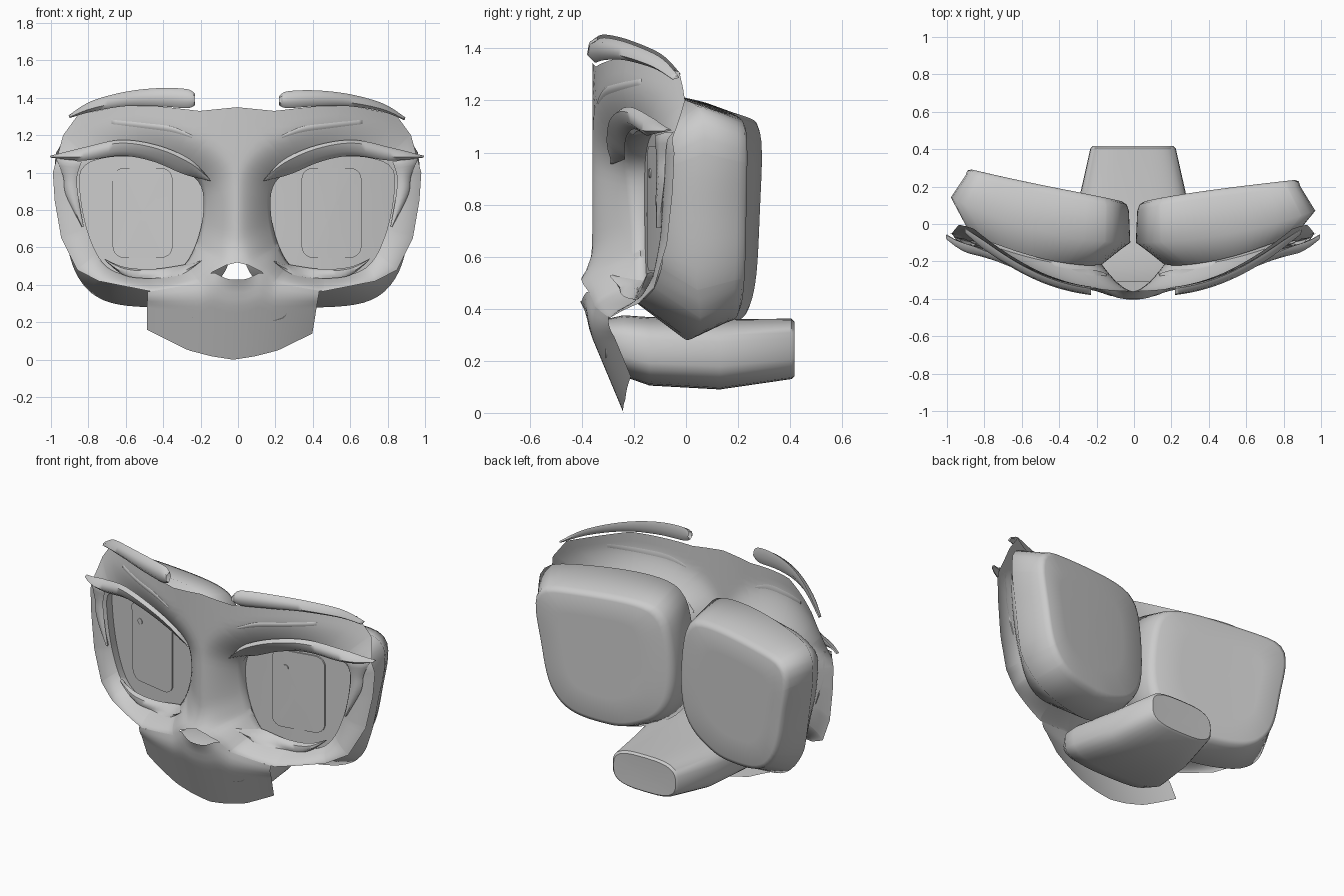
import bpy, bmesh
from math import sin, cos, pi, atan2, exp
from mathutils import Vector

if "Cube" in bpy.data.objects:
    bpy.data.objects.remove(bpy.data.objects["Cube"])

grey = bpy.data.materials.new("plain_grey")
grey.use_nodes = True
grey.diffuse_color = (0.6, 0.6, 0.6, 1)
grey.node_tree.nodes["Principled BSDF"].inputs["Base Color"].default_value = (0.6, 0.6, 0.6, 1)

MID = -0.005         # the face's own centre line
EYE = (0.5, 0.78)    # centre of each eye opening


def finish(name, bm, angle=40):
    bmesh.ops.remove_doubles(bm, verts=bm.verts, dist=0.0008)
    bmesh.ops.recalc_face_normals(bm, faces=bm.faces)
    mesh = bpy.data.meshes.new(name)
    bm.to_mesh(mesh)
    bm.free()
    mesh.materials.append(grey)
    ob = bpy.data.objects.new(name, mesh)
    bpy.context.collection.objects.link(ob)
    bpy.ops.object.select_all(action="DESELECT")
    bpy.context.view_layer.objects.active = ob
    ob.select_set(True)
    bpy.ops.object.shade_smooth_by_angle(angle=angle * pi / 180)


def loft(bm, rows, closed=True, cap=False):
    """Skin rows of points; optionally fill the last row."""
    vs = [[bm.verts.new(p) for p in row] for row in rows]
    n = len(rows[0])
    for a, b in zip(vs, vs[1:]):
        for i in range(n if closed else n - 1):
            j = (i + 1) % n
            bm.faces.new((a[i], a[j], b[j], b[i]))
    if cap:
        bm.faces.new(vs[-1])


def spline(pts, steps=6, closed=False):
    """Smooth run of points through the given ones."""
    n, out = len(pts), []
    get = lambda i: Vector(pts[i % n] if closed else pts[max(0, min(n - 1, i))])
    for i in range(n if closed else n - 1):
        a, b, c, d = (get(i + k) for k in (-1, 0, 1, 2))
        for k in range(steps):
            t = k / steps
            out.append(0.5 * (2 * b + (c - a) * t + (2 * a - 5 * b + 4 * c - d) * t * t
                              + (3 * b - a - 3 * c + d) * t ** 3))
    return out if closed else out + [get(n - 1)]


def lerp_at(x, pts):
    for (x0, z0), (x1, z1) in zip(pts, pts[1:]):
        if x <= x1:
            return z0 + (z1 - z0) * (x - x0) / (x1 - x0)
    return pts[-1][1]


def radial(poly, angles):
    """Points where rays from the eye centre meet an outline."""
    out, c = [], Vector(EYE)
    for ang in angles:
        d, best = Vector((cos(ang), sin(ang))), 0
        for p, q in zip(poly, poly[1:] + poly[:1]):
            p, q = Vector(p) - c, Vector(q) - c
            e = q - p
            den = d.cross(e)
            if abs(den) > 1e-9:
                t, u = p.cross(e) / den, p.cross(d) / den
                if t > 0 and -1e-4 <= u <= 1.0001:
                    best = max(best, t)
        out.append(c + d * best)
    return out


def scaled(p, k, c=EYE):
    return Vector((c[0] + (p[0] - c[0]) * k, c[1] + (p[1] - c[1]) * k))


# outlines of one half, as (x, z)
rim = [(0, 1.35), (.2, 1.33), (.55, 1.37), (.85, 1.31), (.93, 1.2), (.985, 1.0), (.975, .85),
       (.94, .65), (.855, .48), (.74, .42), (.46, .365), (.2, .41), (.13, .47), (.06, .505), (0, .52)]
hole = spline([(.19, .72), (.19, .92), (.3, 1.02), (.5, 1.08), (.7, 1.08), (.83, 1.02), (.835, .86),
               (.79, .66), (.71, .51), (.58, .45), (.4, .45), (.27, .52)], closed=True)
bag = spline([(.03, .95), (.02, .62), (.1, .42), (.28, .31), (.45, .28), (.72, .32), (.87, .48), (.94, .8),
              (.975, 1.04), (.93, 1.16), (.75, 1.2), (.3, 1.22), (.1, 1.16)], closed=True)
angles = sorted({round(2 * pi * i / 72 - pi, 4) for i in range(72)}
                | {round(atan2(z - EYE[1], x - EYE[0]), 4) for x, z in rim})
rim_r, hole_r, bag_r = (radial(o, angles) for o in (rim, hole, bag))


def face_y(x, z):
    """Depth of the face, without the eye hollows."""
    x = abs(x)
    y = -0.36 + 0.325 * x * x + 0.62 * max(0, z - 1.05) * x ** 3
    return y - 0.06 * exp(-((z - 0.47) / 0.08) ** 2) * exp(-(x / 0.13) ** 2)


def skin(p):
    """Depth of the face, sinking towards the eye opening."""
    ang = atan2(p[1] - EYE[1], p[0] - EYE[0])
    h, r = (radial(o, [ang])[0] for o in (hole, rim))
    near, far, here = ((q - Vector(EYE)).length for q in (h, r, Vector(p)))
    t = min(1, max(0, (here - near) / min(far - near, 0.2)))
    dip = 0.15 - 0.13 * h.x + 0.16 * max(0, 1 - h.y) * (1 - h.x)
    return face_y(*p) + dip * (1 - t) ** 1.6


def eye_y(x):
    return -0.165 + 0.2 * x * x


# face sheet with hollowed eye openings and short walls behind them
bm = bmesh.new()
for s in (1, -1):
    rows = [[(MID + s * q.x, eye_y(q.x), q.y) for q in (scaled(p, 1.03) for p in hole_r)]]
    for k in range(11):
        pts = [h.lerp(r, k / 10) for h, r in zip(hole_r, rim_r)]
        rows.append([(MID + s * p.x, skin(p), p.y) for p in pts])
    loft(bm, rows)
finish("face", bm, 60)

# chin and lower muzzle
top = [(0, .43), (.05, .43), (.13, .47), (.2, .41), (.46, .365)]
low = [(0, 0), (.12, .018), (.25, .05), (.43, .135), (.48, .16)]
bm = bmesh.new()
rows = []
for r in range(13):
    v, row = r / 12, []
    for c in range(-24, 23):
        d = abs(c) * 0.02
        z = lerp_at(d, top) * (1 - v) + lerp_at(d, low) * v
        w = min(1, v * 3)
        y = -0.42 + 0.18 * (1 - z / 0.43) + 0.45 * d * d
        row.append((MID + c * 0.02 * (1 - 0.04 * v) - 0.02 * v, face_y(d, z) * (1 - w) + y * w, z))
    rows.append(row)
loft(bm, rows, closed=False)
finish("chin", bm, 60)

# mouth cavity: (y, half width, bottom, top)
bm = bmesh.new()
rows = []
for y, w, z0, z1 in [(-.31, .27, .2, .36), (-.24, .32, .14, .375), (-.14, .34, .105, .368), (.13, .29, .09, .36),
                     (.405, .228, .13, .362), (.417, .215, .14, .35), (.415, .12, .2, .29)]:
    row = []
    for i in range(32):
        a = 2 * pi * i / 32
        sx, sz = (abs(f) ** 0.65 * (1 if f > 0 else -1) for f in (cos(a), sin(a)))
        row.append((MID + w * sx, y, (z0 + z1) / 2 + (z1 - z0) / 2 * sz))
    rows.append(row)
loft(bm, rows, cap=True)
finish("mouth_cavity", bm)


def strip(name, s, upper, lower, out, bulge, back=0.02):
    """Lens-section band lying along the face, standing out more towards the side."""
    bm = bmesh.new()
    rows = []
    for a, b in zip(spline(upper), spline(lower)):
        m = (a + b) / 2
        fat = bulge * min(1, (a - b).length / 0.05)
        rows.append([(MID + s * p.x, skin(p) - out * p.x + dy, p.y) for p, dy in
                     ((a, back / 2), (a.lerp(m, .4), -fat * .8), (m.lerp(b, .4), -fat), (b, 0), (m, back))])
    loft(bm, rows, cap=True)
    finish(name, bm, 60)


def plate(name, s, outline, lift):
    """Thin raised patch on the eye surface."""
    bm = bmesh.new()
    c = sum(outline, Vector((0, 0))) / len(outline)
    rows = [[(MID + s * p.x, eye_y(p.x) - h, p.y) for p in (scaled(q, k, c) for q in outline)]
            for k, h in ((1, 0), (1, lift), (.5, lift), (.01, lift))]
    loft(bm, rows, cap=True)
    finish(name, bm)


def circle(x, z, r):
    return [Vector((x + r * cos(2 * pi * i / 20), z + r * sin(2 * pi * i / 20))) for i in range(20)]


for s, side in ((1, "left"), (-1, "right")):
    # eye surface seen through the opening
    bm = bmesh.new()
    loft(bm, [[(MID + s * q.x, eye_y(q.x), q.y) for q in (scaled(p, k) for p in hole_r)]
              for k in (1.04, .8, .55, .3, .02)], cap=True)
    finish(side + "_eye", bm)

    # iris panel and glints
    panel = [Vector((.505 + .1 * cx + .06 * cos(a), .785 + .18 * cz + .06 * sin(a)))
             for k, (cx, cz) in enumerate([(1, 1), (-1, 1), (-1, -1), (1, -1)])
             for a in [pi / 2 * (k + j / 5) for j in range(6)]]
    plate(side + "_iris", s, panel, 0.009)
    plate(side + "_glint", s, circle(.43 if s > 0 else .6, .92, .018), 0.014)
    if s < 0:
        plate("right_large_glint", s, circle(.645, .98, .034), 0.006)

    # deep rounded socket behind the eye
    lean = 0.075 if s < 0 else 0
    back = lambda x: 0.1 + 0.15 * max(x, 0) ** 0.7 + lean * x * x
    rows = [[(MID + s * q.x, skin(q) + 0.02, q.y) for q in (scaled(p, 1.06) for p in hole_r)],
            [(MID + s * p.x, -0.1 + (0.18 + lean) * p.x ** 2 + 0.07 * max(0, .5 - p.y) / .22, p.y)
             for p in bag_r]]
    for k, dy in ((1, -.04), (.975, -.01), (.92, 0), (.6, 0), (.3, 0), (.02, 0)):
        ring = [scaled((.1 + (p.x - .1) * .91, .76 + (p.y - .76) * .87), k) for p in bag_r]
        rows.append([(MID + s * p.x, back(p.x) + dy, p.y) for p in ring])
    bm = bmesh.new()
    loft(bm, rows, cap=True)
    finish(side + "_eye_socket", bm, 80)

    # lashes, lids, brow and forehead crease
    strip(side + "_upper_lash", s,
          [(.145, .965), (.25, 1.07), (.42, 1.145), (.62, 1.175), (.82, 1.135), (1.0, 1.09)],
          [(.14, .955), (.28, .99), (.45, 1.06), (.62, 1.09), (.82, 1.065), (.995, 1.08)], .06, .025)
    strip(side + "_outer_lash", s, [(.97, 1.08), (.93, .98), (.915, .88), (.83, .71)],
          [(.83, 1.06), (.855, .98), (.85, .88), (.82, .71)], .02, .012)
    strip(side + "_lower_lid", s, [(.19, .53), (.3, .505), (.45, .485), (.6, .495), (.71, .54)],
          [(.2, .52), (.3, .455), (.45, .435), (.6, .45), (.7, .525)], .03, .025)
    dz = 0.012 if s < 0 else 0
    strip(side + "_brow", s,
          [(.225, 1.41 + dz), (.27, 1.435 + dz), (.42, 1.44 + dz), (.6, 1.42 + dz), (.78, 1.37 + dz), (.9, 1.295 + dz)],
          [(.225, 1.36), (.27, 1.345), (.42, 1.355), (.6, 1.355), (.78, 1.325), (.895, 1.28 + dz)], .06, .025)
    strip(side + "_forehead_crease", s, [(.24, 1.2), (.35, 1.247), (.5, 1.267), (.67, 1.285)],
          [(.24, 1.185), (.35, 1.217), (.5, 1.238), (.67, 1.26)], 0, .006, .004)
